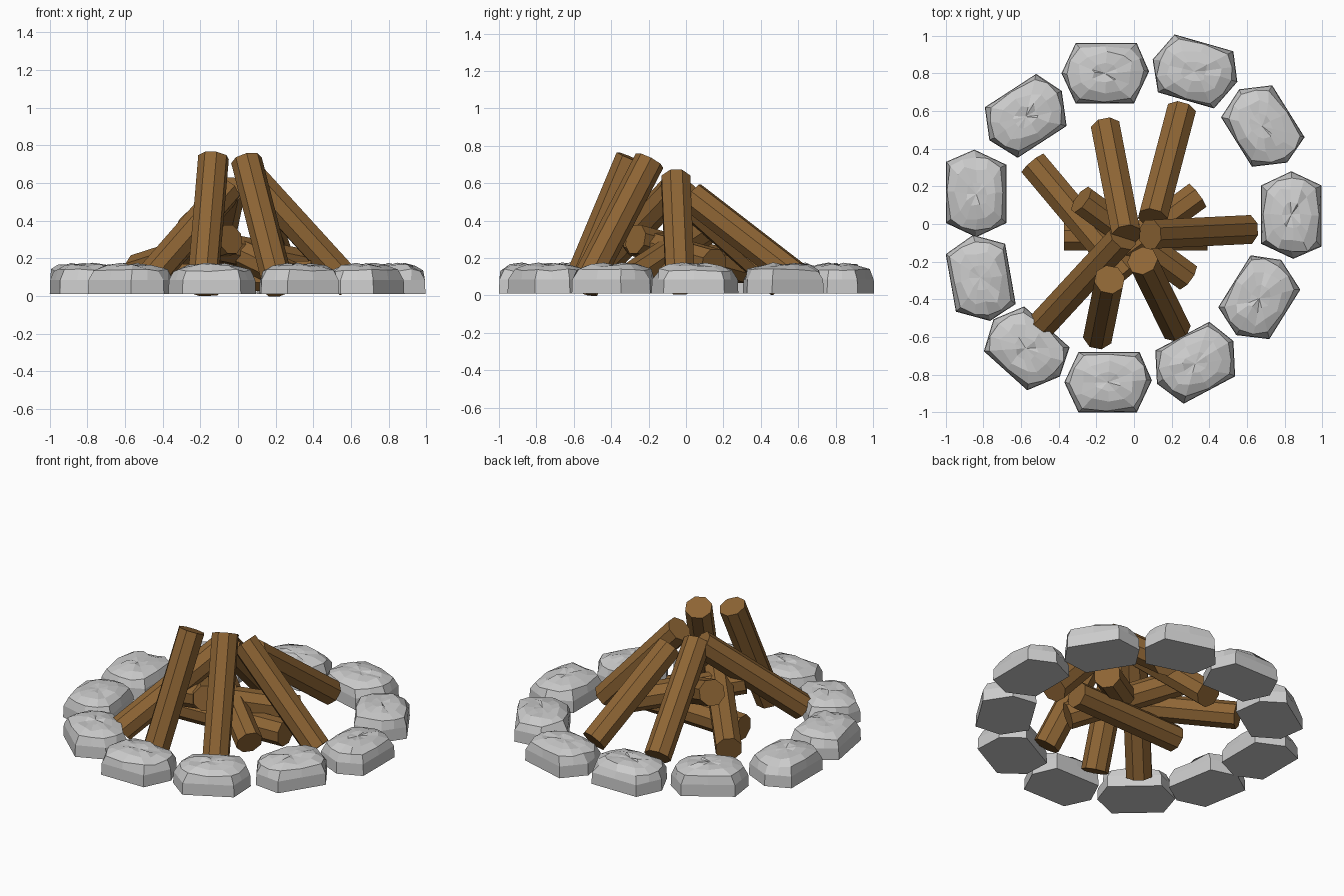
import bpy, bmesh, math, random
from mathutils import Vector, Matrix

if "Cube" in bpy.data.objects:
    bpy.data.objects.remove(bpy.data.objects["Cube"])

random.seed(4)


def material(name, color):
    m = bpy.data.materials.new(name)
    m.diffuse_color = color
    m.use_nodes = True
    m.node_tree.nodes["Principled BSDF"].inputs["Base Color"].default_value = m.diffuse_color
    return m


wood = material("wood", (0.27, 0.13, 0.035, 1))


def finish(bm, name, mat=None):
    bmesh.ops.recalc_face_normals(bm, faces=bm.faces)
    me = bpy.data.meshes.new(name)
    bm.to_mesh(me)
    bm.free()
    ob = bpy.data.objects.new(name, me)
    bpy.context.collection.objects.link(ob)
    if mat:
        me.materials.append(mat)
    return ob


def log(name, a, b, r=0.083):
    """Eight-sided log between two end centres."""
    a, b = Vector(a), Vector(b)
    d = b - a
    bm = bmesh.new()
    bmesh.ops.create_cone(bm, cap_ends=True, segments=8, radius1=r, radius2=r, depth=d.length)
    rot = d.to_track_quat('Z', 'Y').to_matrix().to_4x4()
    bm.transform(Matrix.Translation((a + b) / 2) @ rot @ Matrix.Rotation(math.pi / 8, 4, 'Z'))
    finish(bm, name, wood)


HEX = [(-.23, 0), (-.155, .16), (.17, .16), (.235, .01), (.155, -.16), (-.155, -.16)]
# (height, scale, midpoint bulge) from the flat base to the domed top
RINGS = [(.01, 1, 1), (.085, .985, 1.0), (.135, .89, 1.04), (.16, .62, 1.1), (.168, .3, 1.1)]


def stone(name, x, y, angle):
    """Flat-bottomed faceted boulder."""
    bm = bmesh.new()
    rings = []
    for i, (z, s, bulge) in enumerate(RINGS):
        ring = []
        for k in range(6):
            p, q = Vector(HEX[k]), Vector(HEX[(k + 1) % 6])
            for v, f in ((p, 2 - bulge), ((p + q) / 2, bulge)):
                j = random.uniform(-.008, .008) if i > 1 else 0
                ring.append(bm.verts.new((v.x * s * f + j, v.y * s * f + j, z + j)))
        rings.append(ring)
    for lo, hi in zip(rings, rings[1:]):
        for k in range(12):
            n = (k + 1) % 12
            bm.faces.new((lo[k], lo[n], hi[n], hi[k]))
    bm.faces.new(rings[0][::-1])
    tip = bm.verts.new((0, 0, .165))
    for k in range(12):
        bm.faces.new((rings[-1][k], rings[-1][(k + 1) % 12], tip))
    bm.transform(Matrix.Translation((x, y, 0)) @ Matrix.Rotation(math.radians(angle), 4, 'Z'))
    finish(bm, name)


# Ring of stones: x, y, angle of the long axis
STONES = [(-.155, .80, 0), (.32, .81, -16), (.68, .52, -58), (.835, .05, -90),
          (.665, -.395, 58), (.325, -.74, 28), (-.14, -.84, 0), (-.575, -.66, -42),
          (-.815, -.285, -80), (-.838, .16, 90), (-.575, .57, 33)]
for n, s in enumerate(STONES, 1):
    stone(f"stone_{n}", *s)

# Leaning logs: upper end, lower end
LEANING = [((-.13, -.295, .735), (-.19, -.59, .03)),
           ((.045, -.195, .72), (.22, -.55, .035)),
           ((.085, -.055, .62), (.60, -.03, .055)),
           ((.10, .03, .53), (.25, .60, .09)),
           ((-.04, -.06, .57), (-.15, .51, .06)),
           ((-.06, -.07, .56), (-.48, -.525, .08))]
for n, (a, b) in enumerate(LEANING, 1):
    log(f"leaning_log_{n}", a, b)

# Inner logs lying across each other at the base
INNER = [((-.04, -.27, .30), (-.535, .32, .14)),
         ((-.28, .13, .37), (.28, -.28, .10)),
         ((-.37, -.065, .09), (.39, -.065, .11)),
         ((-.24, -.27, .29), (.335, .15, .17))]
for n, (a, b) in enumerate(INNER, 1):
    log(f"inner_log_{n}", a, b)
